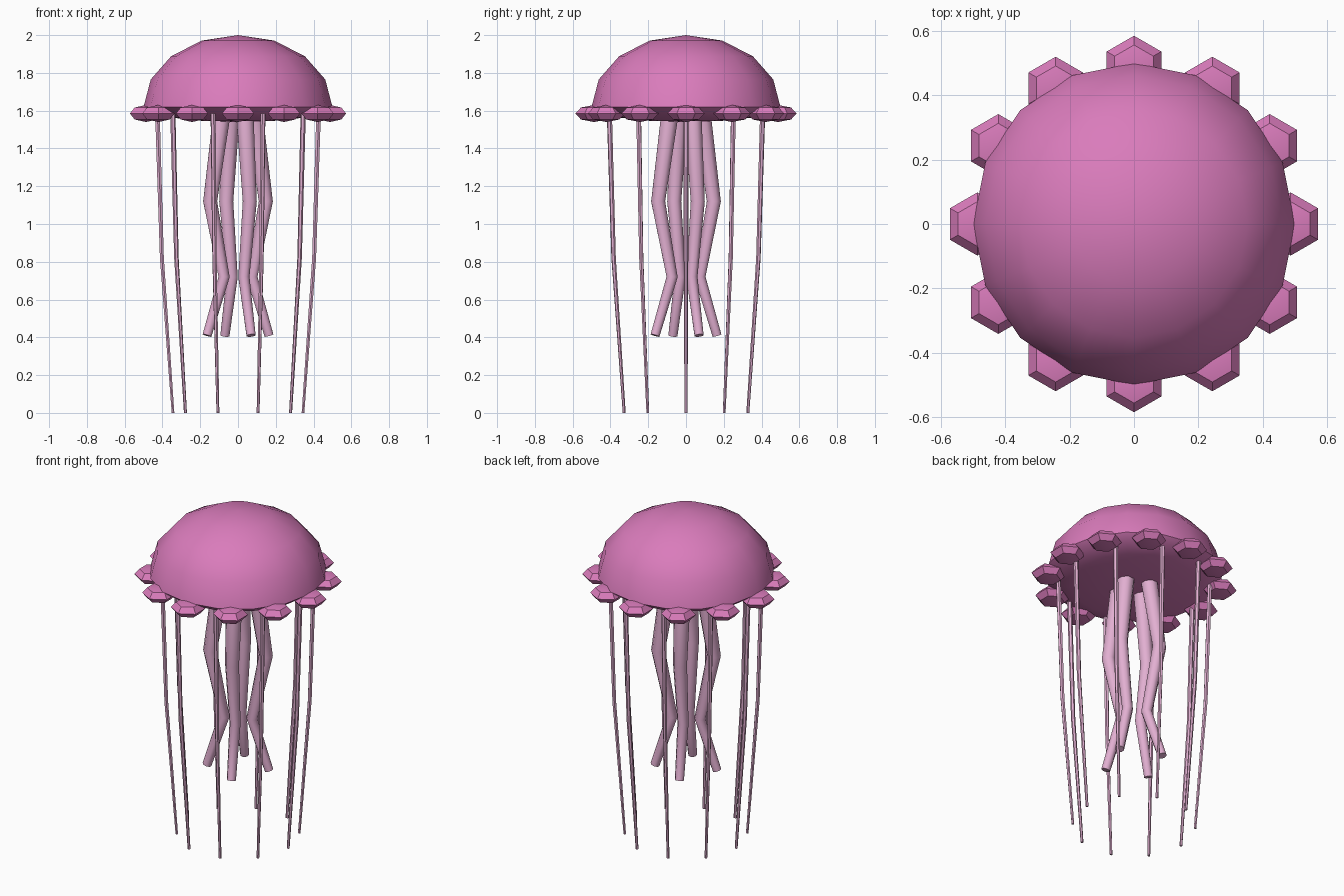
import bpy, bmesh, math
from mathutils import Vector

if "Cube" in bpy.data.objects:
    bpy.data.objects.remove(bpy.data.objects["Cube"])


def material(name, rgb):
    m = bpy.data.materials.new(name)
    m.diffuse_color = (*rgb, 1)
    m.use_nodes = True
    m.node_tree.nodes["Principled BSDF"].inputs["Base Color"].default_value = m.diffuse_color
    return m


PINK = material("bell pink", (0.70, 0.20, 0.50))
PALE = material("pale pink", (0.76, 0.43, 0.64))


def finish(bm, name, mat, angle):
    bmesh.ops.recalc_face_normals(bm, faces=bm.faces)
    me = bpy.data.meshes.new(name)
    bm.to_mesh(me)
    bm.free()
    ob = bpy.data.objects.new(name, me)
    bpy.context.collection.objects.link(ob)
    me.materials.append(mat)
    bpy.ops.object.select_all(action='DESELECT')
    ob.select_set(True)
    bpy.context.view_layer.objects.active = ob
    bpy.ops.object.shade_smooth_by_angle(angle=math.radians(angle))
    return ob


def skin(bm, rings):
    """Join successive rings of vertices with quads."""
    n = len(rings[0])
    for a, b in zip(rings, rings[1:]):
        for i in range(n):
            j = (i + 1) % n
            bm.faces.new((a[i], a[j], b[j], b[i]))


def ellipsoid(name, centre, radius, up, down, sides, rows, turn, mat, angle):
    """Round body with separate heights above and below its equator."""
    bm = bmesh.new()
    cx, cy, cz = centre
    rings = []
    for k in range(1, rows):
        t = math.pi * k / rows
        h = math.cos(t) * (up if k * 2 <= rows else down)
        r = radius * math.sin(t)
        rings.append([bm.verts.new((cx + r * math.cos(turn + math.tau * i / sides),
                                    cy + r * math.sin(turn + math.tau * i / sides),
                                    cz + h)) for i in range(sides)])
    skin(bm, rings)
    for ring, z in ((rings[0], cz + up), (rings[-1], cz - down)):
        pole = bm.verts.new((cx, cy, z))
        for i in range(sides):
            bm.faces.new((ring[i], ring[(i + 1) % sides], pole))
    return finish(bm, name, mat, angle)


def strand(name, path, angle, sides, mat):
    """Tapered tube; path holds (distance from axis, height, thickness radius)."""
    bm = bmesh.new()
    out = Vector((math.cos(angle), math.sin(angle), 0))
    side = Vector((-out.y, out.x, 0))
    pts = [out * d + Vector((0, 0, z)) for d, z, _ in path]
    rings = []
    for k, p in enumerate(pts):
        tangent = Vector()
        if k > 0:
            tangent += (p - pts[k - 1]).normalized()
        if k < len(pts) - 1:
            tangent += (pts[k + 1] - p).normalized()
        across = side.cross(tangent.normalized())
        r = path[k][2]
        rings.append([bm.verts.new(p + side * r * math.cos(math.tau * i / sides)
                                   + across * r * math.sin(math.tau * i / sides))
                      for i in range(sides)])
    skin(bm, rings)
    bm.faces.new(rings[0])
    bm.faces.new(rings[-1])
    return finish(bm, name, mat, 50)


# Bell: half dome with a shallow underside
ellipsoid("bell", (0, 0, 1.62), 0.5, 0.38, 0.08, 16, 8, 0, PINK, 60)

# Hexagonal lappets around the rim
for i in range(12):
    a = math.tau * i / 12
    ellipsoid(f"lappet_{i + 1}", (0.487 * math.cos(a), 0.487 * math.sin(a), 1.585),
              0.098, 0.045, 0.045, 6, 4, math.pi / 2, PINK, 35)

# Thick oral arms in the middle
ARM = [(0.09, 1.60, 0.05), (0.16, 1.12, 0.04), (0.08, 0.72, 0.032), (0.178, 0.41, 0.026)]
for i in range(4):
    strand(f"oral_arm_{i + 1}", ARM, 0.4 + i * math.pi / 2, 8, PALE)

# Thin trailing tentacles
TENTACLE = [(0.427, 1.60, 0.014), (0.403, 0.82, 0.012), (0.344, 0.0, 0.008)]
for i in range(10):
    strand(f"tentacle_{i + 1}", TENTACLE, math.tau * i / 10, 6, PALE)
